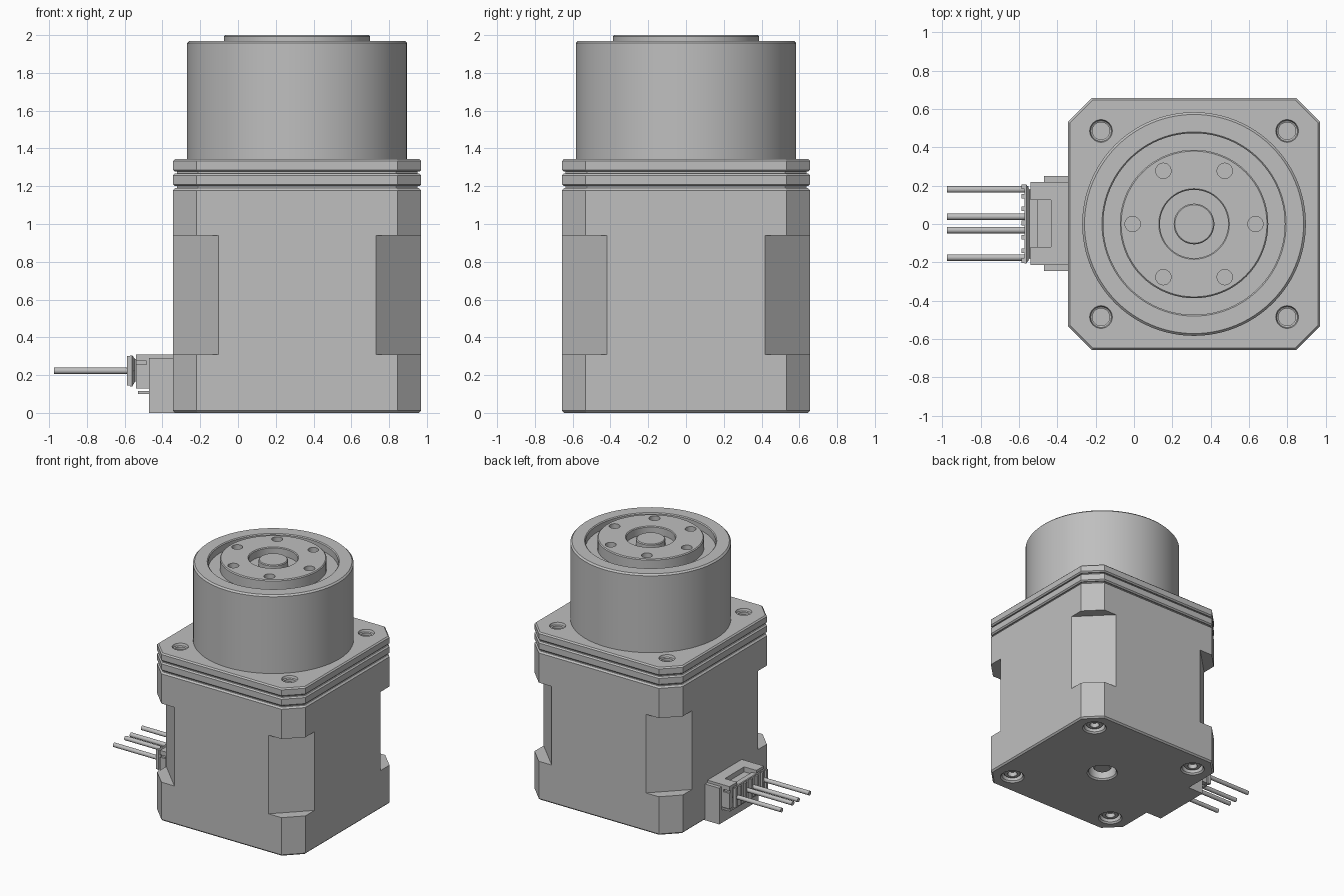
import bpy, bmesh, math
from mathutils import Vector, Matrix

cube = bpy.data.objects.get("Cube")
if cube:
    bpy.data.objects.remove(cube, do_unlink=True)

CX = 0.313          # motor axis
HALF = 0.657        # half width of the square frame
HOLE = 0.485        # corner screw offset
CORNERS = [(sx * HOLE, sy * HOLE) for sx in (-1, 1) for sy in (-1, 1)]

metal = bpy.data.materials.new("grey metal")
metal.use_nodes = True
GREY = (0.52, 0.52, 0.52, 1)
metal.diffuse_color = GREY
metal.node_tree.nodes["Principled BSDF"].inputs["Base Color"].default_value = GREY


def finish(bm, name):
    bmesh.ops.recalc_face_normals(bm, faces=bm.faces)
    mesh = bpy.data.meshes.new(name)
    bm.to_mesh(mesh)
    bm.free()
    mesh.materials.append(metal)
    ob = bpy.data.objects.new(name, mesh)
    bpy.context.collection.objects.link(ob)
    return ob


def loft(bm, rings):
    """Skin a list of equal rings and cap both ends."""
    loops = [[bm.verts.new(p) for p in ring] for ring in rings]
    n = len(loops[0])
    for a, b in zip(loops, loops[1:]):
        for i in range(n):
            j = (i + 1) % n
            bm.faces.new((a[i], a[j], b[j], b[i]))
    bm.faces.new(loops[0][::-1])
    bm.faces.new(loops[-1])


def circle(r, z, x, y, n):
    return [(x + r * math.cos(math.tau * i / n), y + r * math.sin(math.tau * i / n), z)
            for i in range(n)]


def lathe(name, profile, places=((0, 0),), n=32):
    """Turned part around each place, measured from the motor axis."""
    bm = bmesh.new()
    for x, y in places:
        loft(bm, [circle(r, z, CX + x, y, n) for r, z in profile])
    return finish(bm, name)


def octagon(h, c, z):
    k = h - c
    return [(CX + x, y, z) for x, y in ((h, -k), (h, k), (k, h), (-k, h),
                                        (-h, k), (-h, -k), (-k, -h), (k, -h))]


def frame(name, z0, z1, inset=0.0, bevel=0.012):
    """Square slab with clipped corners and softened rims."""
    bm = bmesh.new()
    rings = []
    for d, z in ((bevel, z0), (0, z0 + bevel), (0, z1 - bevel), (bevel, z1)):
        d += inset
        rings.append(octagon(HALF - d, 0.125 - d * 0.586, z))
    loft(bm, rings)
    return finish(bm, name)


def box(name, *spans):
    """Each span is (x0, x1, y0, y1, z0, z1)."""
    bm = bmesh.new()
    for x0, x1, y0, y1, z0, z1 in spans:
        loft(bm, [[(x0, y0, z), (x1, y0, z), (x1, y1, z), (x0, y1, z)] for z in (z0, z1)])
    return finish(bm, name)


def cut(ob, *cutters):
    """Subtract the cutters, bake the result and remove the cutters."""
    for c in cutters:
        c.hide_render = True
        m = ob.modifiers.new("cut", 'BOOLEAN')
        m.operation, m.solver, m.object = 'DIFFERENCE', 'EXACT', c
    bpy.context.view_layer.update()
    dg = bpy.context.evaluated_depsgraph_get()
    mesh = bpy.data.meshes.new_from_object(ob.evaluated_get(dg))
    ob.modifiers.clear()
    ob.data = mesh
    for c in cutters:
        bpy.data.objects.remove(c, do_unlink=True)


# Motor body with flat corner reliefs and screw pockets underneath
body = frame("motor_body", 0, 1.19)
bm = bmesh.new()
for i in range(4):
    turn = Matrix.Rotation(math.radians(45 + 90 * i), 4, 'Z')
    depth = (2 * HALF - 0.24) / math.sqrt(2)
    place = Matrix.Translation((CX, 0, 0.625)) @ turn @ Matrix.Translation((depth + 0.2, 0, 0))
    bmesh.ops.create_cube(bm, size=1, matrix=place @ Matrix.Diagonal((0.4, 0.8, 0.63, 1)))
reliefs = finish(bm, "corner_relief_cutter")
pockets = lathe("pocket_cutter", [(0.1, -0.01), (0.08, 0.012), (0.08, 0.08)], CORNERS)
bore = lathe("bore_cutter", [(0.125, -0.01), (0.105, 0.012), (0.105, 0.1)])
cut(body, reliefs, pockets, bore)

# Screw heads with sockets, and the shaft end, seen from below
lathe("bottom_screws", [(0.06, 0.09), (0.068, 0.09), (0.068, 0.035), (0.06, 0.025),
                        (0.036, 0.025), (0.036, 0.06)], CORNERS, 24)
lathe("rear_shaft_end", [(0.07, 0.12), (0.07, 0.05), (0.06, 0.04)])

# Two adapter plates with thin shadow gaps
frame("gap_core", 1.17, 1.30, inset=0.02)
lower = frame("lower_plate", 1.2, 1.268, bevel=0.01)
upper = frame("upper_plate", 1.277, 1.343, bevel=0.01)
cut(upper, lathe("mount_hole_cutter", [(0.045, 1.285), (0.045, 1.32), (0.054, 1.325), (0.064, 1.36)],
                 CORNERS))

# Gearbox housing, a turned cup
lathe("gearbox_housing", [(0.583, 1.335), (0.583, 1.958), (0.571, 1.97), (0.48, 1.97),
                          (0.473, 1.963), (0.473, 1.91)], n=96)

# Output flange with six bolt holes around a sunken centre
flange = lathe("output_flange", [(0.387, 1.88), (0.387, 1.993), (0.38, 2.0), (0.184, 2.0),
                                 (0.178, 1.994), (0.178, 1.935)], n=72)
bolts = [(0.32 * math.cos(math.tau * i / 6), 0.32 * math.sin(math.tau * i / 6)) for i in range(6)]
cut(flange, lathe("bolt_hole_cutter", [(0.04, 1.94), (0.04, 2.02)], bolts, 24))
lathe("centre_hub", [(0.106, 1.92), (0.106, 1.982), (0.1, 1.988)], n=48)

# Connector seat on the -x side
box("connector_seat", (-0.47, -0.33, -0.245, 0.25, 0, 0.1))
box("circuit_board", (-0.53, -0.33, -0.2, 0.2, 0.1, 0.115))

# Socket housing, open at the top and outer side
socket = box("socket_housing", (-0.54, -0.43, -0.215, 0.22, 0.13, 0.31))
cut(socket, box("socket_cutter", (-0.56, -0.4, -0.12, 0.125, 0.27, 0.33),
                (-0.56, -0.485, -0.23, -0.2, 0.255, 0.275),
                (-0.56, -0.485, 0.205, 0.23, 0.255, 0.275)))
box("socket_back", (-0.432, -0.33, -0.215, 0.22, 0.113, 0.31))
box("socket_ears", (-0.47, -0.33, -0.245, -0.213, 0.1, 0.29), (-0.47, -0.33, 0.218, 0.25, 0.1, 0.29))

# Flared plug with ribs on its face
bm = bmesh.new()
loft(bm, [[(x, -y, z0), (x, y, z0), (x, y, z1), (x, -y, z1)]
          for x, y, z0, z1 in ((-0.5, 0.18, 0.165, 0.285), (-0.545, 0.18, 0.165, 0.285),
                               (-0.56, 0.205, 0.14, 0.305), (-0.572, 0.205, 0.14, 0.305))])
finish(bm, "plug")
box("plug_ribs", *[(-0.587, -0.565, y - 0.012, y + 0.012, 0.145, 0.3)
                   for y in (-0.19, -0.14, -0.07, 0.005, 0.08, 0.145, 0.195)])

# Four wire leads running outward
bm = bmesh.new()
for y in (-0.175, -0.032, 0.038, 0.18):
    loft(bm, [[(x, y + py, 0.223 + pz) for py, pz, _ in circle(0.017, 0, 0, 0, 16)]
              for x in (-0.975, -0.55)])
finish(bm, "wires")

# Smooth the round surfaces, keep machined edges crisp
for ob in bpy.context.collection.objects:
    ob.select_set(ob.type == 'MESH')
    if ob.type == 'MESH':
        bpy.context.view_layer.objects.active = ob
bpy.ops.object.shade_smooth_by_angle(angle=math.radians(25))
